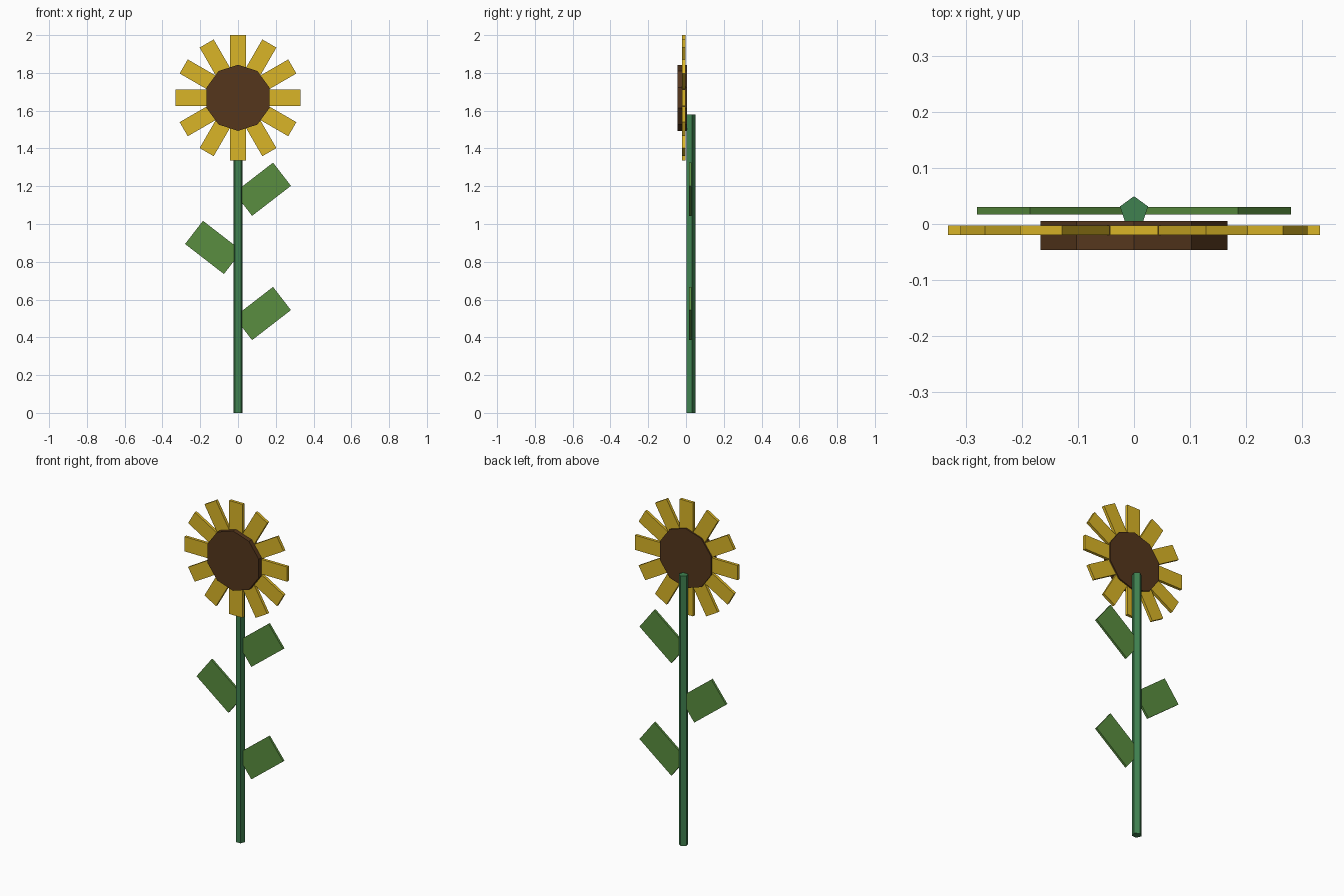
import bpy
from math import pi, radians, sin, cos
from mathutils import Matrix, Vector

if "Cube" in bpy.data.objects:
    bpy.data.objects.remove(bpy.data.objects["Cube"])


def material(name, rgb):
    m = bpy.data.materials.new(name)
    m.diffuse_color = (*rgb, 1)
    m.use_nodes = True
    m.node_tree.nodes["Principled BSDF"].inputs["Base Color"].default_value = m.diffuse_color
    return m


STEM = material("stem_green", (0.05, 0.22, 0.08))
LEAF = material("leaf_green", (0.10, 0.27, 0.05))
SEED = material("seed_brown", (0.09, 0.037, 0.012))
PETAL = material("petal_yellow", (0.70, 0.46, 0.02))


def prism(name, outline, depth, matrix, mat):
    """Extrude a flat outline (local x, y) symmetrically along local z."""
    n = len(outline)
    verts = [(x, y, s * depth / 2) for s in (-1, 1) for x, y in outline]
    faces = [tuple(reversed(range(n))), tuple(range(n, 2 * n))]
    faces += [(i, (i + 1) % n, n + (i + 1) % n, n + i) for i in range(n)]
    me = bpy.data.meshes.new(name)
    me.from_pydata(verts, [], faces)
    me.transform(matrix)
    me.materials.append(mat)
    ob = bpy.data.objects.new(name, me)
    bpy.context.collection.objects.link(ob)
    return ob


def polygon(n, r):
    # first corner points along +y
    return [(-r * sin(2 * pi * i / n), r * cos(2 * pi * i / n)) for i in range(n)]


def rect(x0, x1, width):
    h = width / 2
    return [(x0, -h), (x1, -h), (x1, h), (x0, h)]


def facing_front(x, y, z, angle=0):
    # local xy plane stands upright in world xz, then spins by angle
    return (Matrix.Translation((x, y, z)) @ Matrix.Rotation(pi / 2, 4, 'X')
            @ Matrix.Rotation(angle, 4, 'Z'))


HEAD_Z = 1.668

# Five-sided stem
prism("stem", polygon(5, 0.0263), 1.58, Matrix.Translation((0, 0.0232, 0.79)), STEM)

# Ten-sided seed disc
prism("seed_disc", polygon(10, 0.175), 0.051, facing_front(0, -0.0205, HEAD_Z), SEED)

# Ring of twelve petals
for i in range(12):
    prism(f"petal_{i + 1}", rect(0.14, 0.332, 0.086), 0.017,
          facing_front(0, -0.0115, HEAD_Z, i * pi / 6), PETAL)

# Alternating leaves
for i, (side, z) in enumerate([(1, 0.526), (-1, 0.876), (1, 1.184)]):
    angle = radians(37.7) if side > 0 else radians(180 - 37.7)
    prism(f"leaf_{i + 1}", rect(-0.13, 0.13, 0.155), 0.013,
          facing_front(side * 0.13, 0.0235, z, angle), LEAF)
